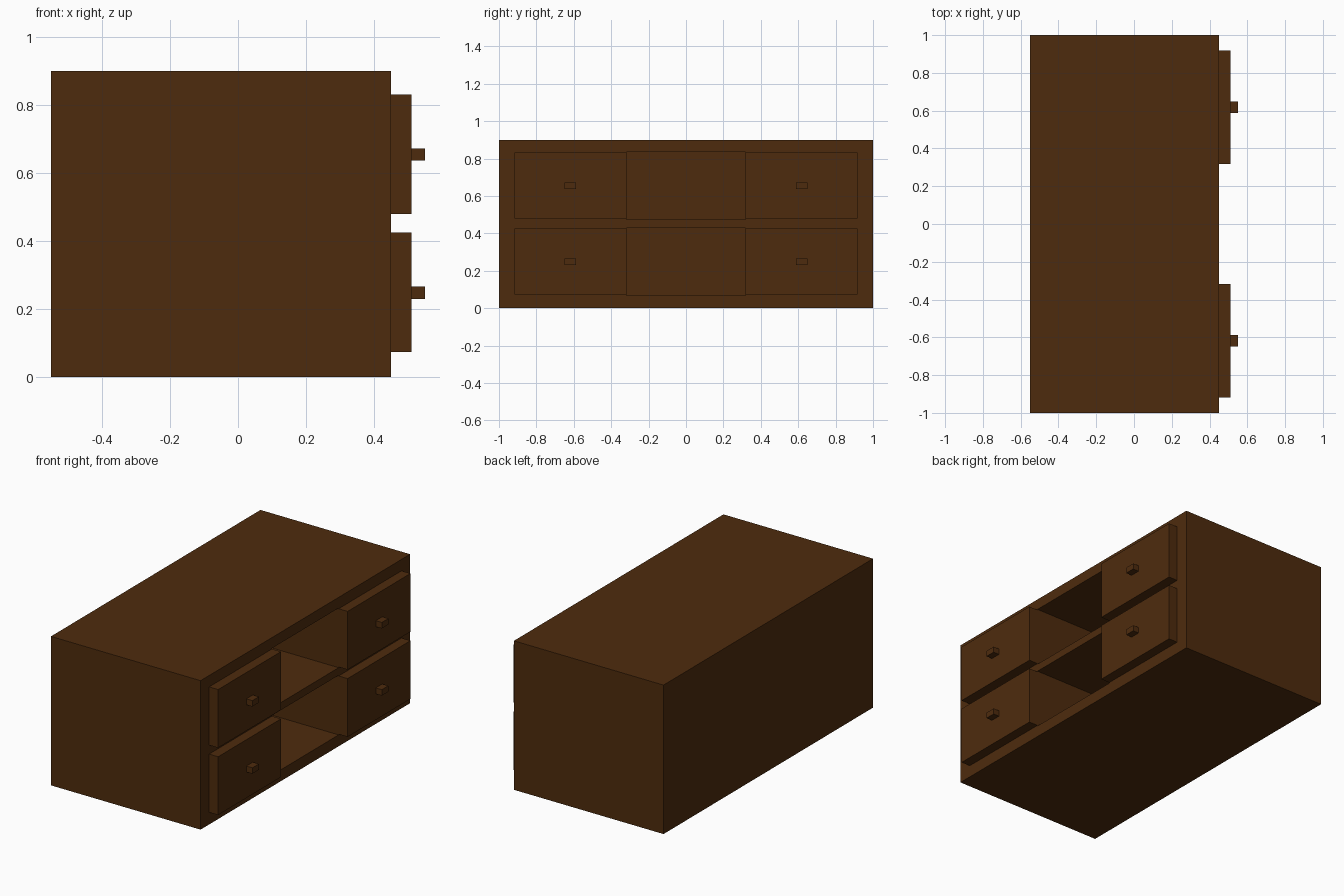
import bpy

if "Cube" in bpy.data.objects:
    bpy.data.objects.remove(bpy.data.objects["Cube"])

wood = bpy.data.materials.new("dark brown wood")
wood.diffuse_color = (0.076, 0.0242, 0.004, 1)
wood.use_nodes = True
wood.node_tree.nodes["Principled BSDF"].inputs["Base Color"].default_value = wood.diffuse_color


def box(name, x, y, z):
    """Axis-aligned box from (min, max) ranges."""
    bpy.ops.mesh.primitive_cube_add(size=1)
    ob = bpy.context.object
    ob.name = name
    for v in ob.data.vertices:
        v.co = [r[0] + (c + 0.5) * (r[1] - r[0]) for c, r in zip(v.co, (x, y, z))]
    ob.data.materials.append(wood)
    return ob


# Cabinet body
cabinet = box("cabinet_body", (-0.55, 0.45), (-1, 1), (0, 0.9))

for row, z0 in (("lower", 0.073), ("upper", 0.479)):
    # Open compartment in the middle of each row
    cutter = box(row + "_compartment_cutter", (-0.47, 0.6), (-0.318, 0.318),
                 (z0 - 0.004, z0 + 0.356))
    cutter.hide_render = True
    cutter.hide_set(True)
    cut = cabinet.modifiers.new(row + " compartment", 'BOOLEAN')
    cut.object = cutter
    cut.operation = 'DIFFERENCE'
    cut.solver = 'EXACT'

    # Drawer fronts with square knobs on both sides
    for side, s in (("left", -1), ("right", 1)):
        ys = sorted((s * 0.318, s * 0.918))
        box(f"{row}_{side}_drawer", (0.45, 0.51), ys, (z0, z0 + 0.352))
        ys = sorted((s * 0.587, s * 0.649))
        box(f"{row}_{side}_knob", (0.51, 0.55), ys, (z0 + 0.157, z0 + 0.193))
